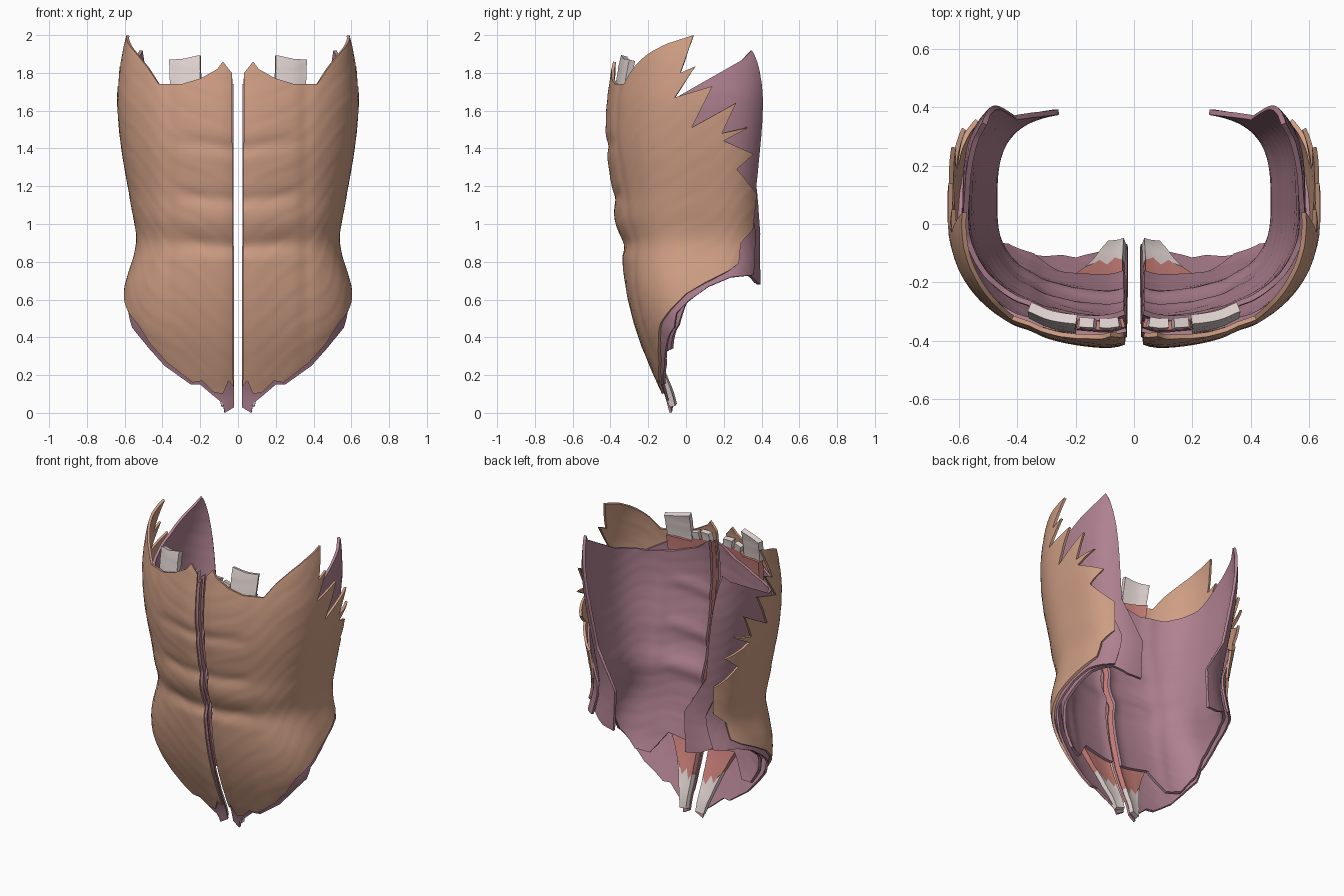
import bpy, bmesh
from math import sin, cos, asin, acos, pi, exp, radians, hypot
from mathutils import Vector
from mathutils.geometry import delaunay_2d_cdt

if "Cube" in bpy.data.objects:
    bpy.data.objects.remove(bpy.data.objects["Cube"])

# Torso shape by height: front depth, half width, back depth
FRONT = [(0, -.10), (.1, -.13), (.2, -.175), (.4, -.255), (.6, -.31), (.8, -.34), (.9, -.343),
         (1.02, -.38), (1.15, -.39), (1.4, -.425), (1.6, -.425), (1.75, -.408), (1.88, -.385), (2, -.35)]
WIDTH = [(0, .40), (.27, .52), (.46, .602), (.65, .604), (.9, .54), (1.1, .567), (1.4, .618),
         (1.65, .64), (1.8, .63), (1.9, .615), (2, .59)]
BACK = [(0, .43), (1, .43), (1.3, .46), (1.6, .50), (1.9, .53), (2, .54)]
Y0, NF, NB = .05, 2.4, 3.5      # widest line, front and back roundness


def curve(keys, z):
    z = min(max(z, keys[0][0]), keys[-1][0])
    i = max(j for j in range(len(keys) - 1) if keys[j][0] <= z)

    def slope(j):
        a, b = keys[max(j - 1, 0)], keys[min(j + 1, len(keys) - 1)]
        return (b[1] - a[1]) / (b[0] - a[0])
    (z0, v0), (z1, v1) = keys[i], keys[i + 1]
    h = z1 - z0
    s = (z - z0) / h
    return (v0 * (2*s**3 - 3*s*s + 1) + v1 * (3*s*s - 2*s**3)
            + h * slope(i) * (s**3 - 2*s*s + s) + h * slope(i + 1) * (s**3 - s*s))


def dims(z, off):
    o = off * min(1, .4 + 1.2 * z)
    return curve(FRONT, z) + o, curve(WIDTH, z) - .65 * o, curve(BACK, z) - .3 * o


def to_angle(kind, v, z, off):
    """Angle round the body: F = front x, S = side y, B = back x."""
    f, w, b = dims(z, off)
    if kind == 'F':
        return asin(min(1, v / w) ** (NF / 2))
    if kind == 'B':
        return pi - asin(min(1, v / w) ** (NB / 2))
    if v < Y0:
        return acos(min(1, (Y0 - v) / (Y0 - f)) ** (NF / 2))
    return pi - acos(min(1, (v - Y0) / (b - Y0)) ** (NB / 2))


def relief(x, z):
    """Muscle grooves on the belly, pushing inwards."""
    fade = 1 / (1 + exp((x - .31) * 45))
    d = sum(.012 * exp(-((z - g - .12 * x) / .04) ** 2) for g in (.87, 1.12, 1.40)) * fade
    d += .008 * exp(-((x - .36) / .035) ** 2) * (1 if z > .6 else z / .6)
    return d + .02 * exp(-(x / .05) ** 2)


def place(t, z, off, fibre):
    p = 70 * (z * fibre[0] + t * .5 * fibre[1]) + 1.5 * sin(7 * t + 3 * z)
    ripple = .0007 * (sin(p) + sin(1.7 * p + 6 * z) * sin(5 * t))
    f, w, b = dims(z, off + ripple)
    s, c = max(sin(t), 0), cos(t)
    if c >= 0:
        x = w * s ** (2 / NF)
        return x, Y0 - (Y0 - f) * c ** (2 / NF) + relief(x, z) * c, z
    return w * s ** (2 / NB), Y0 + (b - Y0) * (-c) ** (2 / NB), z


def material(name, rgb):
    m = bpy.data.materials.new(name)
    m.diffuse_color = (*rgb, 1)
    m.use_nodes = True
    m.node_tree.nodes["Principled BSDF"].inputs["Base Color"].default_value = m.diffuse_color
    return m


def sheet(name, outline, off, thick, mat, fibre=(1, 0), step=.02):
    """Fill an outline wrapped on the torso, thicken it and mirror it."""
    border = []
    for (k0, v0, z0), (k1, v1, z1) in zip(outline, outline[1:] + outline[:1]):
        a0, a1 = to_angle(k0, v0, z0, off), to_angle(k1, v1, z1, off)
        n = max(1, round(hypot((a1 - a0) * .5, z1 - z0) / step))
        for i in range(n):
            s = i / n
            z = z0 + (z1 - z0) * s
            a = to_angle(k0, v0 + (v1 - v0) * s, z, off) if k0 == k1 else a0 + (a1 - a0) * s
            border.append(Vector((a * .5, z)))
    n = len(border)
    us, zs = [p.x for p in border], [p.y for p in border]
    pts = list(border)
    for j in range(int((max(zs) - min(zs)) / step) + 1):
        for i in range(int((max(us) - min(us)) / step) + 1):
            pts.append(Vector((min(us) + (i + .25 + .5 * (j % 2)) * step, min(zs) + (j + .4) * step)))
    vs, _, fs, *_ = delaunay_2d_cdt(pts, [(i, (i + 1) % n) for i in range(n)], [], 1, 1e-5)
    bm = bmesh.new()
    made = {}
    for face in fs:
        a, b, c = (vs[i] for i in face[:3])
        if (b - a).cross(c - a) < 0:
            face = list(reversed(face))
        for i in face:
            if i not in made:
                made[i] = bm.verts.new(place(vs[i].x * 2, vs[i].y, off, fibre))
        bm.faces.new([made[i] for i in face])
    me = bpy.data.meshes.new(name)
    bm.to_mesh(me)
    bm.free()
    ob = bpy.data.objects.new(name, me)
    bpy.context.collection.objects.link(ob)
    me.materials.append(mat)
    so = ob.modifiers.new('thickness', 'SOLIDIFY')
    so.thickness, so.offset = thick, -1
    mi = ob.modifiers.new('both_sides', 'MIRROR')
    mi.use_mirror_merge = False
    bpy.ops.object.select_all(action='DESELECT')
    ob.select_set(True)
    bpy.context.view_layer.objects.active = ob
    bpy.ops.object.convert(target='MESH')
    bpy.ops.object.shade_smooth_by_angle(angle=radians(40))
    return ob


def F(*p): return [('F', x, z) for x, z in p]
def S(*p): return [('S', y, z) for y, z in p]
def B(*p): return [('B', x, z) for x, z in p]


tan = material('outer_muscle', (.62, .34, .23))
mauve = material('deep_muscle', (.43, .22, .28))
red = material('strap_muscle', (.58, .21, .19))
white = material('tendon', (.75, .66, .64))

# Outer layer with saw-toothed rear edge
outer = (F((.025, .14), (.05, .17), (.08, .10), (.13, .11), (.19, .17), (.24, .16), (.38, .27), (.46, .36),
           (.54, .48))
         + S((-.08, .55), (0, .63), (.1, .69), (.22, .75), (.28, .79), (.29, .90), (.355, .97),
             (.375, 1.16), (.27, 1.29), (.36, 1.37), (.20, 1.44), (.33, 1.51), (.19, 1.48), (.265, 1.64),
             (.03, 1.51), (.14, 1.73), (-.06, 1.67), (.05, 1.835), (-.03, 1.80), (.04, 2.0), (-.1, 1.955))
         + F((.55, 1.915), (.48, 1.83), (.42, 1.74), (.3, 1.74), (.2, 1.77), (.11, 1.82), (.08, 1.86), (.032, 1.80)))
sheet('outer_oblique', outer, 0, .016, tan, (.75, -.66))

# Middle layer, showing along the groin and at the bottom tips
middle = (F((.02, .03), (.07, 0), (.08, .05), (.13, .09), (.2, .15), (.25, .15), (.39, .25), (.47, .34), (.56, .45))
          + S((-.05, .53), (.01, .59), (.12, .67), (.24, .72), (.36, .73), (.37, .95), (.345, 1.1),
              (.25, 1.25), (.1, 1.38), (-.1, 1.5))
          + F((.45, 1.62), (.3, 1.70), (.025, 1.74)))
sheet('middle_oblique', middle, .024, .014, mauve, (.75, .66), .024)

# Innermost layer, rising at the back and stopping above the lower belly
inner = (F((.03, .42), (.25, .46), (.35, .32), (.44, .335), (.53, .46))
         + S((0, .58), (.1, .66), (.21, .72), (.33, .735))
         + B((.42, .72), (.36, .69), (.27, .68), (.26, .95), (.32, 1.05), (.41, 1.2), (.455, 1.5), (.52, 1.92))
         + S((.3, 1.87), (-.06, 1.665))
         + F((.45, 1.62), (.3, 1.63), (.15, 1.68), (.03, 1.77)))
sheet('inner_transverse', inner, .08, .018, mauve, (1, .1))

# Strap muscle and its tendons share a ragged lower seam
seam = [(.03, .24), (.06, .20), (.09, .26), (.12, .22), (.17, .30)]
strap = seam + [(.26, .48), (.31, .9), (.35, 1.4), (.36, 1.73), (.20, 1.71), (.18, 1.74), (.03, 1.75)]
sheet('strap_muscle', F(*strap), .041, .032, red, (0, 1.6))
sheet('lower_tendon', F((.025, .04), (.085, .03), *reversed(seam)), .041, .032, white, (0, 1.6))
for name, shape, off in (
        ('outer_upper_tendon', [(.20, 1.71), (.36, 1.73), (.365, 1.87), (.29, 1.875), (.20, 1.895)], .025),
        ('middle_upper_tendon', [(.13, 1.742), (.18, 1.74), (.19, 1.775), (.14, 1.79)], .041),
        ('medial_upper_tendon', [(.04, 1.75), (.11, 1.744), (.12, 1.80), (.05, 1.80)], .041)):
    sheet(name, F(*shape), off, .034, white)
